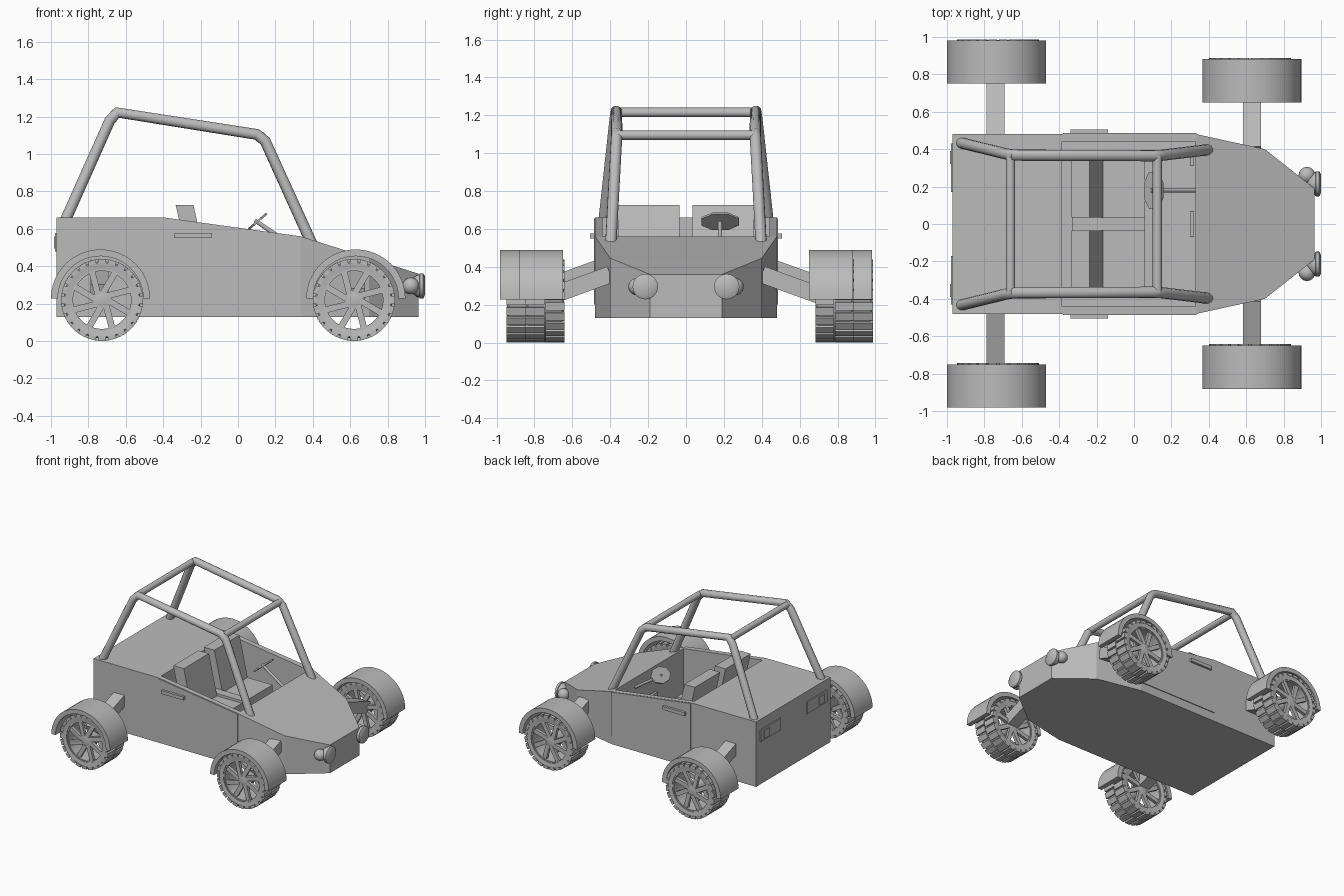
import bpy, bmesh, math
from mathutils import Matrix, Vector

if "Cube" in bpy.data.objects:
    bpy.data.objects.remove(bpy.data.objects["Cube"])

grey = bpy.data.materials.new("plain_grey")
grey.diffuse_color = (0.5, 0.5, 0.5, 1)
grey.use_nodes = True
grey.node_tree.nodes["Principled BSDF"].inputs["Base Color"].default_value = grey.diffuse_color


def finish(name, bm, smooth=False):
    bmesh.ops.recalc_face_normals(bm, faces=bm.faces)
    me = bpy.data.meshes.new(name)
    bm.to_mesh(me)
    bm.free()
    ob = bpy.data.objects.new(name, me)
    bpy.context.collection.objects.link(ob)
    me.materials.append(grey)
    if smooth:
        select(ob)
        bpy.ops.object.shade_smooth_by_angle(angle=math.radians(35))
    return ob


def select(ob):
    bpy.ops.object.select_all(action='DESELECT')
    ob.select_set(True)
    bpy.context.view_layer.objects.active = ob


def prism(name, pts, y0, y1):
    """Outline in x and z, stretched from y0 to y1."""
    bm = bmesh.new()
    a = [bm.verts.new((x, y0, z)) for x, z in pts]
    b = [bm.verts.new((x, y1, z)) for x, z in pts]
    n = len(pts)
    bm.faces.new(a)
    bm.faces.new(b[::-1])
    for i in range(n):
        j = (i + 1) % n
        bm.faces.new((a[i], b[i], b[j], a[j]))
    return finish(name, bm)


def box(name, x0, x1, y0, y1, z0, z1):
    return prism(name, [(x0, z0), (x1, z0), (x1, z1), (x0, z1)], y0, y1)


def add_box(bm, size, mat):
    bmesh.ops.create_cube(bm, size=1, matrix=mat @ Matrix.Diagonal((*size, 1)))


def add_lathe(bm, prof, mat, steps, closed=True):
    """Spin (axial, radius) points about the local y axis."""
    rings = []
    for k in range(steps):
        t = 2 * math.pi * k / steps
        rings.append([bm.verts.new(mat @ Vector((r * math.sin(t), a, r * math.cos(t)))) for a, r in prof])
    m = len(prof)
    for k in range(steps):
        p, q = rings[k], rings[(k + 1) % steps]
        for i in range(m if closed else m - 1):
            j = (i + 1) % m
            bm.faces.new((p[i], p[j], q[j], q[i]))
    if not closed:
        bm.faces.new([r[0] for r in rings])
        bm.faces.new([r[-1] for r in rings][::-1])


def tube(name, pts, radius):
    cu = bpy.data.curves.new(name, 'CURVE')
    cu.dimensions = '3D'
    cu.bevel_depth = radius
    cu.bevel_resolution = 4
    cu.use_fill_caps = True
    sp = cu.splines.new('POLY')
    sp.points.add(len(pts) - 1)
    for p, co in zip(sp.points, pts):
        p.co = (*co, 1)
    ob = bpy.data.objects.new(name, cu)
    cu.materials.append(grey)
    bpy.context.collection.objects.link(ob)
    select(ob)
    bpy.ops.object.convert(target='MESH')
    bpy.ops.object.shade_smooth_by_angle(angle=math.radians(40))


# Body shell: stations of x, half width, top height
stations = [(-0.97, 0.48, 0.66), (-0.39, 0.48, 0.66), (0.335, 0.48, 0.56),
            (0.70, 0.40, 0.445), (0.965, 0.19, 0.36)]
bm = bmesh.new()
rows = [[bm.verts.new(c) for c in ((x, -w, 0.13), (x, -w, h), (x, w, h), (x, w, 0.13))]
        for x, w, h in stations]
for p, q in zip(rows, rows[1:]):
    for i in range(4):
        j = (i + 1) % 4
        bm.faces.new((p[i], p[j], q[j], q[i]))
bm.faces.new(rows[0])
bm.faces.new(rows[-1][::-1])
body = finish("body_shell", bm)

# Open cockpit
cutter = box("cockpit_cutter", -0.385, 0.33, -0.44, 0.44, 0.20, 1.0)
cutter.hide_render = True
mod = body.modifiers.new("cockpit", 'BOOLEAN')
mod.operation = 'DIFFERENCE'
mod.solver = 'EXACT'
mod.object = cutter
select(body)
bpy.ops.object.modifier_apply(modifier=mod.name)
bpy.data.objects.remove(cutter)

for s in (-1, 1):
    # Doors, handles and tail lights
    prism("door", [(-0.38, 0.20), (0.335, 0.20), (0.335, 0.558), (-0.38, 0.656)], s * 0.478, s * 0.487)
    box("door_handle", -0.34, -0.14, s * 0.48, s * 0.506, 0.55, 0.577)
    box("tail_light", -0.978, -0.965, s * 0.17, s * 0.43, 0.48, 0.577)
    box("tail_light_lens", -0.985, -0.97, s * 0.32, s * 0.39, 0.495, 0.56)

    # Seats
    box("seat_cushion", -0.20, 0.06, s * 0.035, s * 0.36, 0.26, 0.40)
    prism("seat_back", [(-0.26, 0.40), (-0.165, 0.40), (-0.238, 0.727), (-0.333, 0.727)], s * 0.035, s * 0.36)

    # Headlights
    bm = bmesh.new()
    turn = Matrix.Translation((0, s * 0.215, 0.295)) @ Matrix.Rotation(-math.pi / 2, 4, 'Z')
    add_lathe(bm, [(0.925, 0.02), (0.935, 0.042), (0.955, 0.057), (0.97, 0.062),
                   (0.972, 0.067), (0.99, 0.067), (1.0, 0.05)], turn, 24, closed=False)
    finish("headlight", bm, True)
    bm = bmesh.new()
    bmesh.ops.create_uvsphere(bm, u_segments=16, v_segments=10, radius=0.045,
                              matrix=Matrix.Translation((0.925, s * 0.26, 0.295)))
    finish("headlight_mount", bm, True)

    # Roll cage side hoops
    tube("roll_cage_side", [(-0.93, s * 0.435, 0.63), (-0.685, s * 0.375, 1.18), (-0.645, s * 0.368, 1.222),
                            (0.10, s * 0.365, 1.105), (0.145, s * 0.367, 1.07), (0.395, s * 0.397, 0.52)], 0.03)

tube("roll_cage_rear_bar", [(-0.66, -0.37, 1.215), (-0.66, 0.37, 1.215)], 0.025)
tube("roll_cage_front_bar", [(0.125, -0.366, 1.095), (0.125, 0.366, 1.095)], 0.025)

# Cockpit fittings
box("centre_console", -0.33, 0.06, -0.035, 0.035, 0.20, 0.42)
box("centre_pedal", 0.30, 0.32, -0.07, 0.07, 0.28, 0.36)
box("side_pedal", 0.30, 0.32, 0.31, 0.36, 0.28, 0.36)
tube("steering_column", [(0.09, 0.18, 0.645), (0.335, 0.18, 0.48)], 0.011)
bm = bmesh.new()
plate = (Matrix.Translation((0.105, 0.18, 0.64)) @ Matrix.Rotation(math.radians(-41), 4, 'Y')
         @ Matrix.Diagonal((0.65, 1.0, 1, 1)))
bmesh.ops.create_cone(bm, cap_ends=True, segments=8, radius1=0.107, radius2=0.107, depth=0.012,
                      matrix=plate @ Matrix.Rotation(math.pi / 8, 4, 'Z'))
finish("steering_wheel", bm)


def wheel(x, y):
    c = Matrix.Translation((x, y, 0.22))
    # Tyre ring with two staggered rows of tread blocks
    bm = bmesh.new()
    add_lathe(bm, [(-0.095, 0.165), (-0.10, 0.198), (-0.09, 0.206), (0.09, 0.206),
                   (0.10, 0.198), (0.095, 0.165)], c, 48)
    for row in (0, 1):
        for k in range(24):
            turn = Matrix.Rotation(2 * math.pi * (k + row / 2) / 24, 4, 'Y')
            add_box(bm, (0.043, 0.10, 0.022), c @ turn @ Matrix.Translation((0, 0.0525 * (2 * row - 1), 0.2075)))
    finish("tyre", bm, True)
    # Rim with hub and angled spokes on both faces
    bm = bmesh.new()
    add_lathe(bm, [(-0.09, 0.155), (-0.09, 0.17), (0.09, 0.17), (0.09, 0.155)], c, 48)
    add_lathe(bm, [(-0.085, 0.03), (-0.08, 0.048), (0.08, 0.048), (0.085, 0.03)], c, 20, closed=False)
    for side in (-1, 1):
        for k in range(8):
            turn = Matrix.Rotation(2 * math.pi * (k + 0.5) / 8, 4, 'Y')
            lean = Matrix.Rotation(math.radians(8), 4, 'Y')
            add_box(bm, (0.034, 0.025, 0.13),
                    c @ turn @ Matrix.Translation((0, side * 0.072, 0.1)) @ lean)
    finish("wheel_rim", bm, True)


def fender(x, y):
    arc = [math.pi * k / 24 for k in range(25)]
    pts = [(x + 0.265 * math.cos(t), 0.228 + 0.262 * math.sin(t)) for t in arc]
    pts += [(x + 0.228 * math.cos(t), 0.228 + 0.226 * math.sin(t)) for t in reversed(arc)]
    ob = prism("fender", pts, y - 0.116, y + 0.116)
    select(ob)
    bpy.ops.object.shade_smooth_by_angle(angle=math.radians(30))


def arm(x, s, y0, z0, y1, z1):
    a, b = Vector((x, s * y0, z0)), Vector((x, s * y1, z1))
    bm = bmesh.new()
    tilt = Matrix.Rotation(math.atan2((b - a).z, (b - a).y), 4, 'X')
    add_box(bm, (0.096, (b - a).length, 0.09), Matrix.Translation((a + b) / 2) @ tilt)
    finish("suspension_arm", bm)


# Running gear
for s in (-1, 1):
    wheel(-0.727, s * 0.865 + 0.02)
    wheel(0.62, s * 0.765 + 0.02)
    fender(-0.735, s * 0.866)
    fender(0.63, s * 0.766)
    arm(-0.74, s, 0.44, 0.40, 0.83, 0.26)
    arm(0.63, s, 0.40, 0.36, 0.73, 0.24)
